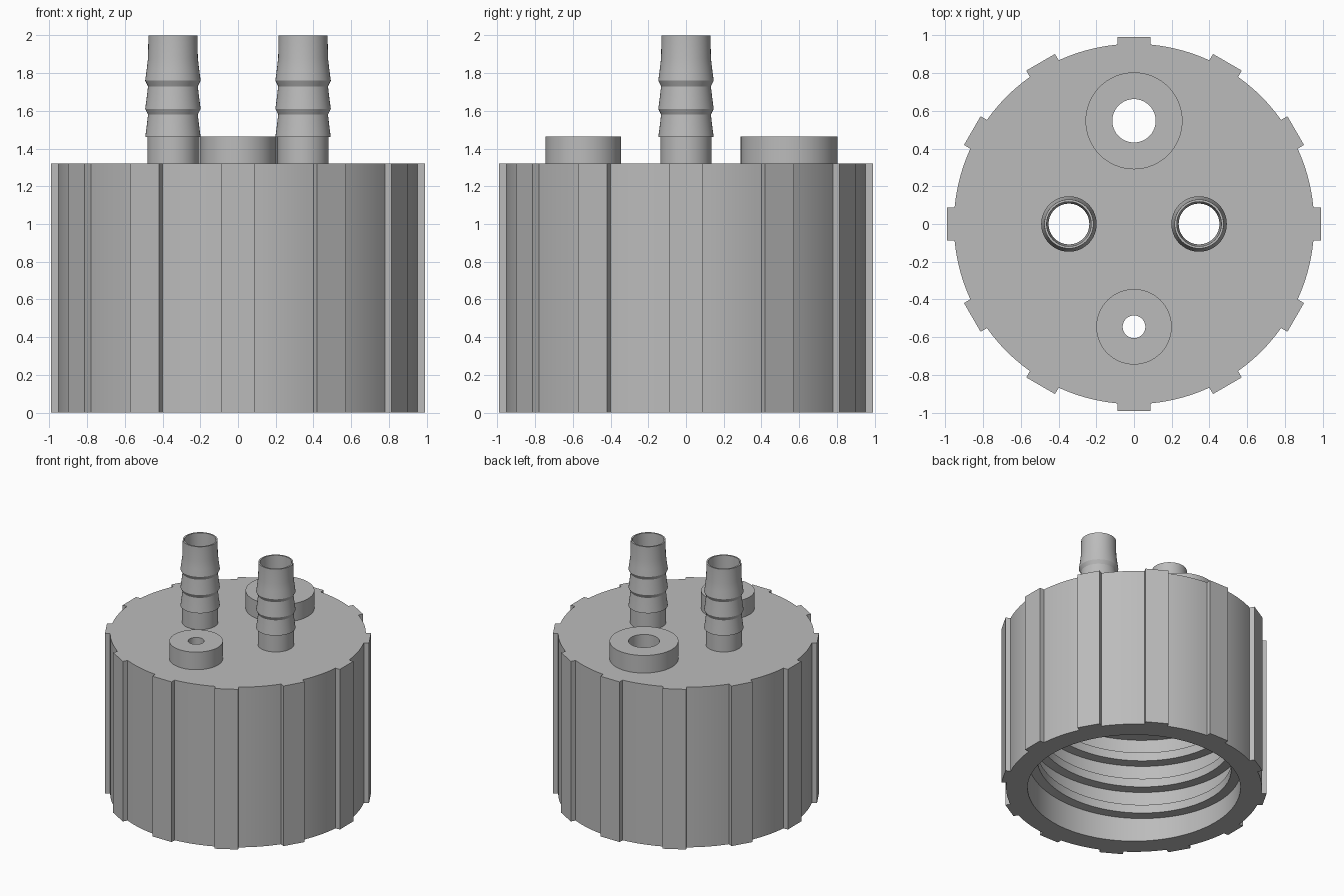
import bpy, bmesh, math

if "Cube" in bpy.data.objects:
    bpy.data.objects.remove(bpy.data.objects["Cube"], do_unlink=True)

TOP, CEILING = 1.32, 1.17
BORE, CREST = 0.795, 0.725

grey = bpy.data.materials.new("grey plastic")
grey.use_nodes = True
colour = (0.5, 0.5, 0.5, 1)
grey.diffuse_color = colour
grey.node_tree.nodes["Principled BSDF"].inputs["Base Color"].default_value = colour


def finish(bm, name):
    bmesh.ops.recalc_face_normals(bm, faces=bm.faces)
    mesh = bpy.data.meshes.new(name)
    bm.to_mesh(mesh)
    bm.free()
    mesh.materials.append(grey)
    obj = bpy.data.objects.new(name, mesh)
    bpy.context.collection.objects.link(obj)
    return obj


def smooth(obj):
    bpy.ops.object.select_all(action="DESELECT")
    obj.select_set(True)
    bpy.context.view_layer.objects.active = obj
    bpy.ops.object.shade_smooth_by_angle(angle=math.radians(25))


def bridge(bm, rings, closed):
    """Skin a list of closed vertex loops."""
    count = len(rings) if closed else len(rings) - 1
    for i in range(count):
        a, b = rings[i], rings[(i + 1) % len(rings)]
        for j in range(len(a)):
            k = (j + 1) % len(a)
            bm.faces.new((a[j], a[k], b[k], b[j]))


def lathe(name, profile, x, y, steps=64):
    """Revolve a closed (radius, z) profile about a vertical axis."""
    bm = bmesh.new()
    rings = []
    for i in range(steps):
        a = math.tau * i / steps
        rings.append([bm.verts.new((x + r * math.cos(a), y + r * math.sin(a), z))
                      for r, z in profile])
    bridge(bm, rings, True)
    obj = finish(bm, name)
    smooth(obj)
    return obj


def cut(target, name, x, y, radius, z0, z1, steps):
    bm = bmesh.new()
    bmesh.ops.create_cone(bm, cap_ends=True, segments=steps,
                          radius1=radius, radius2=radius, depth=z1 - z0)
    bmesh.ops.translate(bm, verts=bm.verts, vec=(x, y, (z0 + z1) / 2))
    cutter = finish(bm, name)
    cutter.hide_render = True
    mod = target.modifiers.new(name, "BOOLEAN")
    mod.operation, mod.solver, mod.object = "DIFFERENCE", "EXACT", cutter
    bpy.context.view_layer.objects.active = target
    bpy.ops.object.modifier_apply(modifier=mod.name)
    bpy.data.objects.remove(cutter, do_unlink=True)


# Cap body: round outline with twelve flat grip ribs
RADIUS, RIB_OUT, RIB_HALF, RIBS = 0.955, 0.99, 0.088, 12
edge = math.asin(RIB_HALF / RADIUS)
gap = math.tau / RIBS - 2 * edge
outline = []
for i in range(RIBS):
    a = math.tau * i / RIBS
    for side in (-RIB_HALF, RIB_HALF):
        outline.append((RIB_OUT * math.cos(a) - side * math.sin(a),
                        RIB_OUT * math.sin(a) + side * math.cos(a)))
    for j in range(9):
        b = a + edge + gap * j / 8
        outline.append((RADIUS * math.cos(b), RADIUS * math.sin(b)))
bm = bmesh.new()
base = bm.faces.new([bm.verts.new((x, y, 0)) for x, y in outline])
extruded = bmesh.ops.extrude_face_region(bm, geom=[base], use_keep_orig=True)
bmesh.ops.translate(bm, vec=(0, 0, TOP),
                    verts=[v for v in extruded["geom"] if isinstance(v, bmesh.types.BMVert)])
body = finish(bm, "cap_body")
cut(body, "cavity_cutter", 0, 0, BORE, -0.2, CEILING, 96)

# Round bosses and barbed hose fittings, each with a through hole
fittings = []
for name, y, outer, hole in (("large_boss", 0.547, 0.257, 0.115),
                             ("small_boss", -0.545, 0.2, 0.06)):
    profile = [(hole, CEILING), (outer, CEILING), (outer, 1.465), (hole, 1.465)]
    fittings.append((name, profile, 0, y, outer))

barb = [(0.118, 2.0), (0.108, TOP), (0.108, CEILING), (0.135, CEILING), (0.135, 1.46)]
for z in (1.46, 1.61, 1.76):
    barb += [(0.147, z), (0.139, z + 0.06), (0.132, z + 0.12)]
barb.append((0.13, 2.0))
fittings += [("left_hose_barb", barb, 0.345, 0, 0.135),
             ("right_hose_barb", barb, -0.345, 0, 0.135)]

for name, profile, x, y, outer in fittings:
    cut(body, name + "_cutter", x, y, outer - 0.005, CEILING - 0.1, TOP + 0.1, 64)
    lathe(name, profile, x, y)
smooth(body)

# Internal screw thread: a helical ridge on the bore wall, run out at both ends
PITCH, TURNS, STEPS = 0.225, 4.3, 72
total = int(TURNS * STEPS)
bm = bmesh.new()
rings = []
for i in range(total + 1):
    a = math.tau * i / STEPS
    z = 0.1 + PITCH * i / STEPS
    fade = min(1, i / 12, (total - i) / 12)
    inner = BORE + 0.01 - (BORE + 0.01 - CREST) * fade
    section = ((BORE + 0.02, z - 0.05), (inner, z - 0.04),
               (inner, z + 0.03), (BORE + 0.02, z + 0.06))
    rings.append([bm.verts.new((r * math.cos(a), r * math.sin(a), h)) for r, h in section])
bridge(bm, rings, False)
bm.faces.new(rings[0])
bm.faces.new(rings[-1])
smooth(finish(bm, "screw_thread"))
